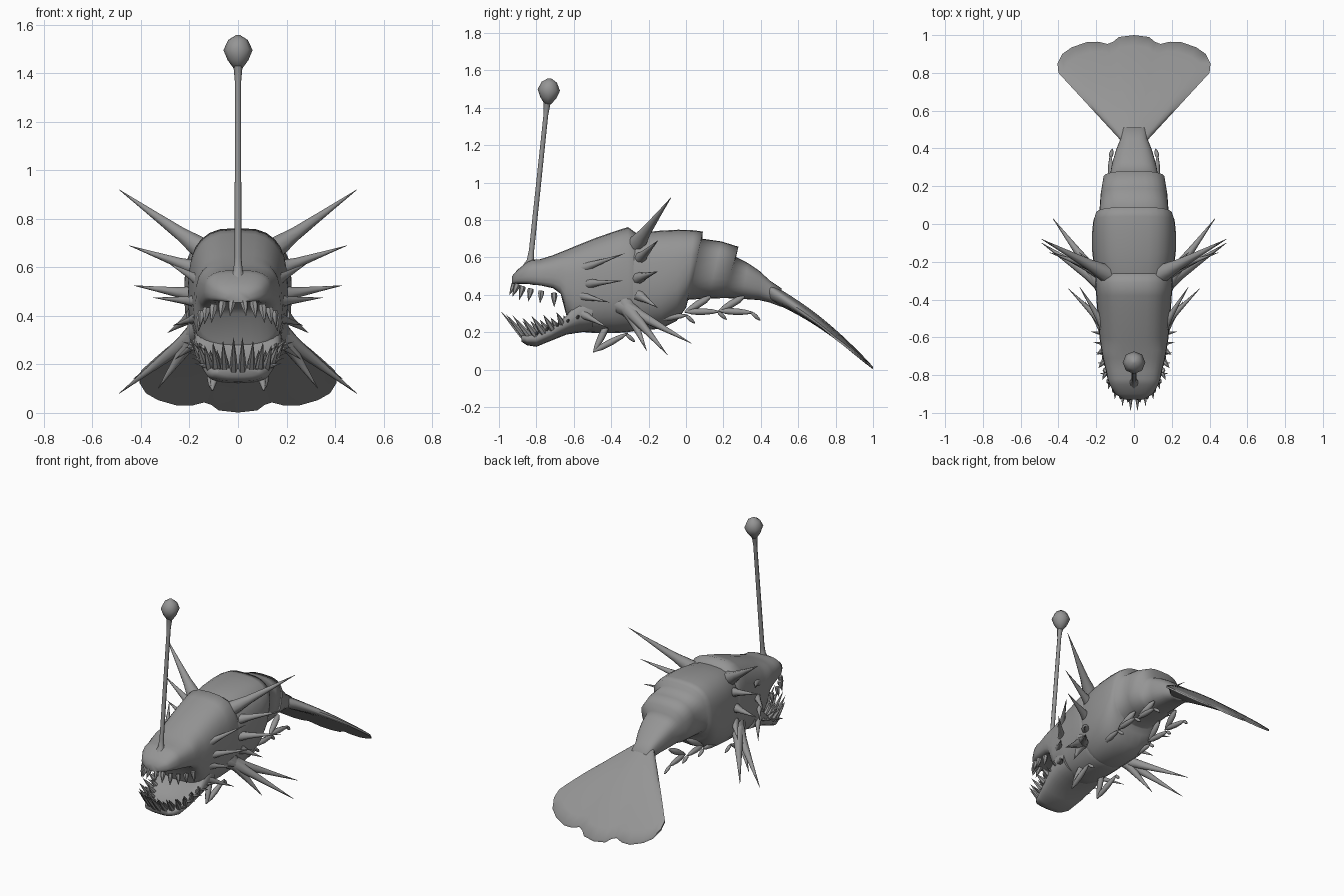
import bpy, bmesh, math, random
from mathutils import Vector

random.seed(4)
cube = bpy.data.objects.get("Cube")
if cube:
    bpy.data.objects.remove(cube, do_unlink=True)

GREY = (0.3, 0.3, 0.3, 1)
mat = bpy.data.materials.new("skin grey")
mat.use_nodes = True
mat.diffuse_color = GREY
bsdf = next(n for n in mat.node_tree.nodes if n.type == 'BSDF_PRINCIPLED')
bsdf.inputs["Base Color"].default_value = GREY


def finish(name, bm, mirror=False, angle=50):
    """Turn a bmesh into a smooth-shaded object, mirrored across x if asked."""
    bmesh.ops.recalc_face_normals(bm, faces=bm.faces)
    mesh = bpy.data.meshes.new(name)
    bm.to_mesh(mesh)
    bm.free()
    mesh.materials.append(mat)
    ob = bpy.data.objects.new(name, mesh)
    bpy.context.collection.objects.link(ob)
    bpy.ops.object.select_all(action='DESELECT')
    ob.select_set(True)
    bpy.context.view_layer.objects.active = ob
    bpy.ops.object.shade_smooth_by_angle(angle=math.radians(angle))
    if mirror:
        mod = ob.modifiers.new("Mirror", 'MIRROR')
        mod.use_mirror_merge = False
    return ob


def skin(bm, rings):
    """Join rings of points into a capped tube."""
    loops = [[bm.verts.new(p) for p in ring] for ring in rings]
    n = len(loops[0])
    for a, b in zip(loops, loops[1:]):
        for i in range(n):
            j = (i + 1) % n
            bm.faces.new((a[i], a[j], b[j], b[i]))
    bm.faces.new(loops[0])
    bm.faces.new(loops[-1])


def section(y, w, lo, hi, lean=0, dent_hi=0, dent_lo=0, n=28):
    """Cross section, boxy above and round below; lean shifts the belly, dents hollow it."""
    mid, h, pts = (lo + hi) / 2, (hi - lo) / 2, []
    for i in range(n):
        a = 2 * math.pi * i / n
        c, s = math.cos(a), math.sin(a)
        power = 2.9 if s > 0 else 2.4
        u = math.copysign(abs(c) ** (2 / power), c)
        v = math.copysign(abs(s) ** (2 / power), s)
        z = mid + h * v
        z += (dent_lo if v < -0.01 else -dent_hi if v > 0.01 else 0) * (1 - u * u)
        pts.append((w * u, y + lean * (1 - v) / 2, z))
    return pts


def body(name, angle, *rows):
    bm = bmesh.new()
    skin(bm, [section(*row) for row in rows])
    return finish(name, bm, angle=angle)


def spindle(bm, base, tip, r, profile, n=8):
    """Round tapered rod; profile holds (position, relative radius)."""
    base, tip = Vector(base), Vector(tip)
    axis = tip - base
    rot = axis.to_track_quat('Z', 'Y')
    skin(bm, [[base + axis * t + rot @ Vector((r * k * math.cos(2 * math.pi * i / n),
                                               r * k * math.sin(2 * math.pi * i / n), 0))
               for i in range(n)] for t, k in profile])


SPINE = ((-0.12, 1.5), (0.06, 1.15), (0.2, 0.85), (0.6, 0.42), (1, 0.03))
TOOTH = ((-0.15, 0.9), (0.1, 1), (0.45, 0.7), (1, 0.04))
LIMB = ((0, 0.35), (0.2, 0.9), (0.5, 1), (0.8, 0.7), (1, 0.2))

# Head with open upper jaw
body("head", 60,
     (-0.93, 0.05, 0.455, 0.50),
     (-0.90, 0.10, 0.44, 0.535, 0, 0, 0.02),
     (-0.85, 0.13, 0.42, 0.575, 0, 0, 0.045),
     (-0.82, 0.14, 0.41, 0.588, 0, 0, 0.05),
     (-0.78, 0.148, 0.40, 0.59, 0, 0, 0.06),
     (-0.71, 0.165, 0.375, 0.612, 0, 0, 0.07),
     (-0.67, 0.172, 0.34, 0.628, 0, 0, 0.07),
     (-0.64, 0.177, 0.25, 0.64, 0, 0, 0.04),
     (-0.60, 0.183, 0.205, 0.657),
     (-0.48, 0.193, 0.195, 0.705),
     (-0.38, 0.20, 0.195, 0.74),
     (-0.31, 0.206, 0.20, 0.762),
     (-0.28, 0.203, 0.205, 0.74),
     (-0.25, 0.19, 0.22, 0.72))

# Lower jaw, hollow on top
body("lower_jaw", 60,
     (-0.88, 0.085, 0.15, 0.185),
     (-0.85, 0.11, 0.13, 0.195, 0, 0.015),
     (-0.80, 0.13, 0.122, 0.21, 0, 0.03),
     (-0.72, 0.153, 0.155, 0.25, 0, 0.04),
     (-0.64, 0.174, 0.187, 0.32, 0, 0.05),
     (-0.57, 0.18, 0.198, 0.40),
     (-0.50, 0.175, 0.21, 0.40))

# Stepped back shells running into the tail base
body("back_shells", 110,
     (-0.36, 0.185, 0.21, 0.70),
     (-0.26, 0.208, 0.205, 0.728),
     (-0.15, 0.222, 0.22, 0.742, 0.02),
     (-0.04, 0.222, 0.26, 0.748, -0.01),
     (0.04, 0.215, 0.33, 0.745, -0.04),
     (0.09, 0.203, 0.37, 0.738, -0.08),
     (0.087, 0.184, 0.374, 0.70, -0.07),
     (0.19, 0.177, 0.38, 0.685, -0.07),
     (0.28, 0.163, 0.382, 0.657, -0.08),
     (0.268, 0.13, 0.382, 0.602, -0.05),
     (0.33, 0.117, 0.378, 0.57, -0.03),
     (0.39, 0.096, 0.372, 0.53),
     (0.45, 0.072, 0.358, 0.475),
     (0.51, 0.065, 0.335, 0.435))

# Tail fan: ribs spread from the root to a scalloped edge
edge = [(0, 1.0), (0.08, 0.99), (0.11, 0.965), (0.14, 0.953), (0.19, 0.965), (0.25, 0.963),
        (0.33, 0.935), (0.38, 0.90), (0.405, 0.85), (0.4, 0.80)]
rim = [(-x, y) for x, y in reversed(edge[1:])] + edge
ribs = []
for i, (ex, ey) in enumerate(rim):
    u = 2 * i / (len(rim) - 1) - 1
    top, under = [], []
    for step in range(11):
        v = step / 10
        x = 0.068 * u * (1 - v) + ex * v
        y = 0.44 * (1 - v) + ey * v
        mid = 0.42 - 0.735 * (y - 0.44) + 0.035 * math.sin(math.pi * (y - 0.44) / 0.56)
        mid -= 0.02 * u * u * v
        half = 0.007 + 0.04 * (1 - v) ** 0.7 * math.sqrt(max(0, 1 - u * u))
        top.append((x, y, mid + half))
        under.append((x, y, mid - half))
    ribs.append(top + under[::-1])
bm = bmesh.new()
skin(bm, ribs)
finish("tail_fan", bm, angle=60)

# Lure stalk and bulb
bm = bmesh.new()
spindle(bm, (0, -0.835, 0.55), (0, -0.74, 1.45), 0.014,
        ((0, 2.8), (0.04, 1.4), (0.1, 1), (0.9, 0.9), (0.97, 1.3), (1, 2)))
finish("lure_stalk", bm)
bm = bmesh.new()
spindle(bm, (0, -0.739, 1.42), (0, -0.729, 1.557), 0.06,
        ((0, 0.3), (0.25, 0.72), (0.55, 1), (0.85, 0.68), (1, 0.15)))
finish("lure_bulb", bm, angle=60)

# Body and cheek spines: base, tip, radius
bm = bmesh.new()
for base, tip, r in (
        ((0.17, -0.25, 0.69), (0.49, -0.08, 0.92), 0.034),
        ((0.19, -0.24, 0.60), (0.45, -0.15, 0.69), 0.025),
        ((0.20, -0.25, 0.49), (0.43, -0.15, 0.525), 0.025),
        ((0.20, -0.24, 0.39), (0.29, -0.15, 0.33), 0.022),
        ((0.165, -0.53, 0.55), (0.29, -0.33, 0.62), 0.02),
        ((0.18, -0.51, 0.46), (0.35, -0.34, 0.475), 0.02),
        ((0.175, -0.54, 0.39), (0.27, -0.41, 0.36), 0.018),
        ((0.165, -0.54, 0.29), (0.26, -0.41, 0.22), 0.019)):
    spindle(bm, base, tip, r, SPINE)
finish("side_spines", bm, True)

# Fan of low fin spines
bm = bmesh.new()
for tip in ((0.49, -0.10, 0.08), (0.43, 0.03, 0.14), (0.33, -0.21, 0.10)):
    spindle(bm, (0.175, -0.31, 0.325), tip, 0.036, SPINE)
finish("fin_spines", bm, True)

# Teeth along both jaws
bm = bmesh.new()
for i in range(6):
    t = i / 5
    base = Vector((0.025 + 0.13 * math.sin(t * math.pi / 2),
                   -0.915 + 0.21 * t ** 1.8, 0.46 - 0.06 * t))
    drop = Vector((0.008, -0.03 * (1 - t), -random.uniform(0.055, 0.08)))
    spindle(bm, base, base + drop, 0.017, TOOTH, 6)
finish("upper_teeth", bm, True)

bm = bmesh.new()
for row in range(2):
    for i in range(7):
        t = i / 6
        base = Vector((0.018 + (0.14 - 0.025 * row) * math.sin(t * math.pi / 2),
                       -0.865 + 0.03 * row + 0.20 * t ** 1.8,
                       0.17 + 0.08 * t * t))
        grow = Vector((0.045 * t, -0.12 * (1 - t * 0.75), 0.135 * (1 - 0.55 * t)))
        grow *= random.uniform(0.85, 1.05) * (1 - 0.3 * row)
        spindle(bm, base, base + grow, 0.017, TOOTH, 6)
finish("lower_teeth", bm, True)

# Small barbs on the jaw edge
bm = bmesh.new()
for i in range(5):
    y = -0.80 + 0.055 * i
    base = Vector((0.12 + 0.012 * i, y, 0.19 + 0.022 * i))
    spindle(bm, base, base + Vector((0.06, 0.01, 0.015)), 0.01, TOOTH, 6)
finish("jaw_barbs", bm, True)

# Folded walking legs: hip position, knee drop and reach, shin rise
bm = bmesh.new()
for x, y, z, drop, reach, rise in ((0.08, -0.41, 0.26, 0.16, 0.08, 0.09),
                                   (0.10, -0.05, 0.33, 0.06, 0.12, 0.02),
                                   (0.10, 0.13, 0.39, 0.08, 0.13, 0.0),
                                   (0.09, 0.31, 0.39, 0.075, 0.13, -0.01)):
    hip = Vector((x, y, z))
    knee = hip + Vector((0.025, -reach, -drop))
    ankle = knee + Vector((0.01, 0.17, rise))
    foot = ankle + Vector((-0.01, 0.045, -0.04))
    for start, end, r in ((hip, knee, 0.02), (knee, ankle, 0.018), (ankle, foot, 0.011)):
        spindle(bm, start, end + (end - start) * 0.05, r, LIMB)
finish("legs", bm, True)
